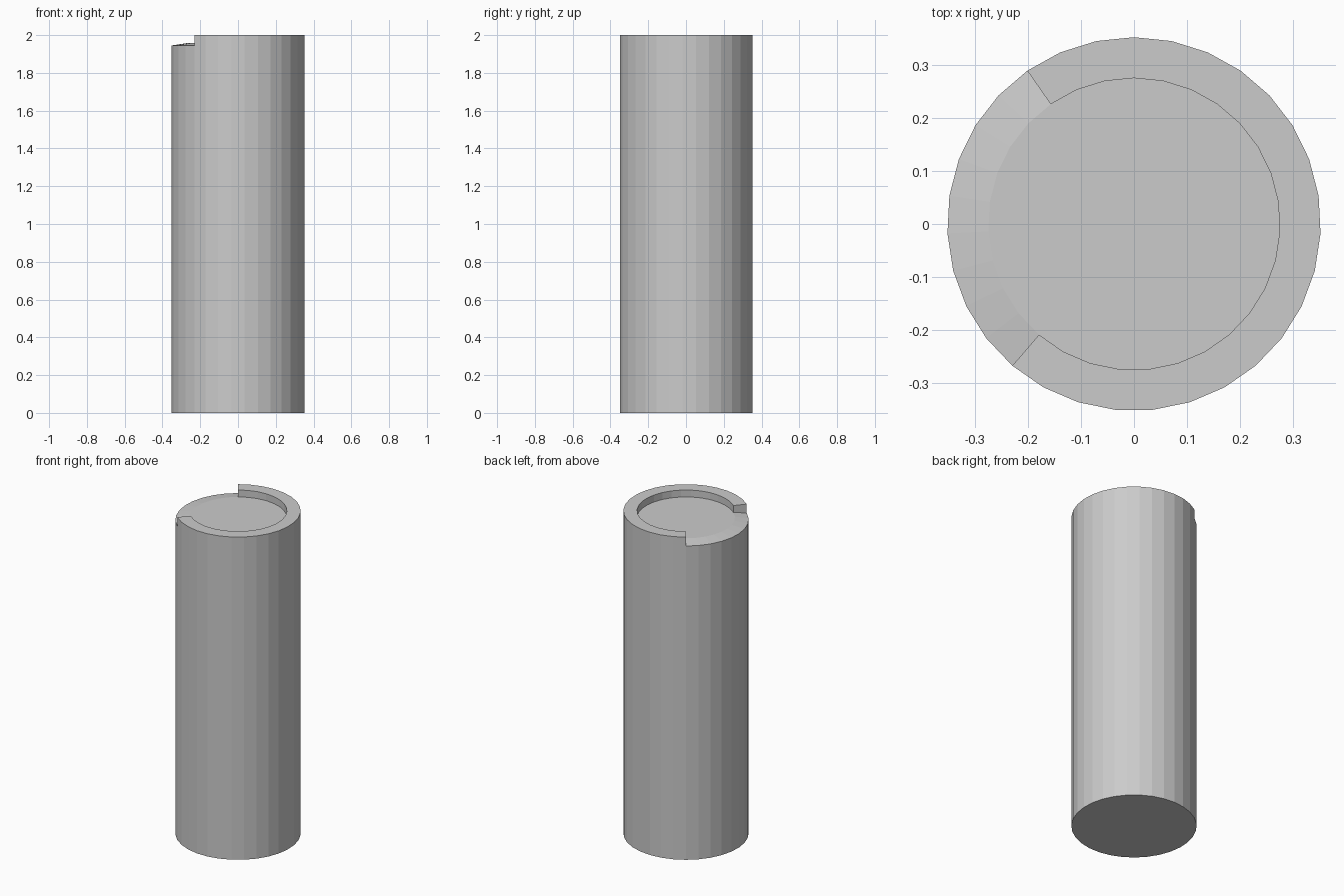
import bpy, bmesh, math

if "Cube" in bpy.data.objects:
    bpy.data.objects.remove(bpy.data.objects["Cube"])

SIDES = 31
R_OUT, R_IN = 0.352, 0.275
Z_TOP, Z_FLOOR, Z_LIP = 2.0, 1.957, 1.945
GAP_START, GAP_END = 3, 12          # sectors with no rim, counted from +y

bm = bmesh.new()


def ring(radius, z):
    """Circle of vertices, the first one at +y, running counter-clockwise."""
    step = 2 * math.pi / SIDES
    return [bm.verts.new((-radius * math.sin(i * step), radius * math.cos(i * step), z))
            for i in range(SIDES)]


base = ring(R_OUT, 0)
lip = ring(R_OUT, Z_LIP)
floor = ring(R_IN, Z_FLOOR)
rim_out = ring(R_OUT, Z_TOP)
rim_in = ring(R_IN, Z_TOP)

# Base and recessed floor
bm.faces.new(base[::-1])
bm.faces.new(floor)

for i in range(SIDES):
    j = (i + 1) % SIDES
    # Cylinder wall
    bm.faces.new((base[i], base[j], lip[j], lip[i]))
    if GAP_START <= i < GAP_END:
        # Sloping lip in the gap
        bm.faces.new((lip[i], lip[j], floor[j], floor[i]))
    else:
        # Raised rim: outside, top, inside
        bm.faces.new((lip[i], lip[j], rim_out[j], rim_out[i]))
        bm.faces.new((rim_out[i], rim_out[j], rim_in[j], rim_in[i]))
        bm.faces.new((rim_in[i], rim_in[j], floor[j], floor[i]))

# End faces of the rim
for k in (GAP_START, GAP_END):
    bm.faces.new((lip[k], rim_out[k], rim_in[k], floor[k]))

# Drop the unused rim vertices over the gap
bmesh.ops.delete(bm, geom=[v for v in bm.verts if not v.link_faces], context='VERTS')
bmesh.ops.recalc_face_normals(bm, faces=bm.faces[:])

mesh = bpy.data.meshes.new("post_with_open_rim")
bm.to_mesh(mesh)
bm.free()
post = bpy.data.objects.new("post_with_open_rim", mesh)
bpy.context.collection.objects.link(post)
